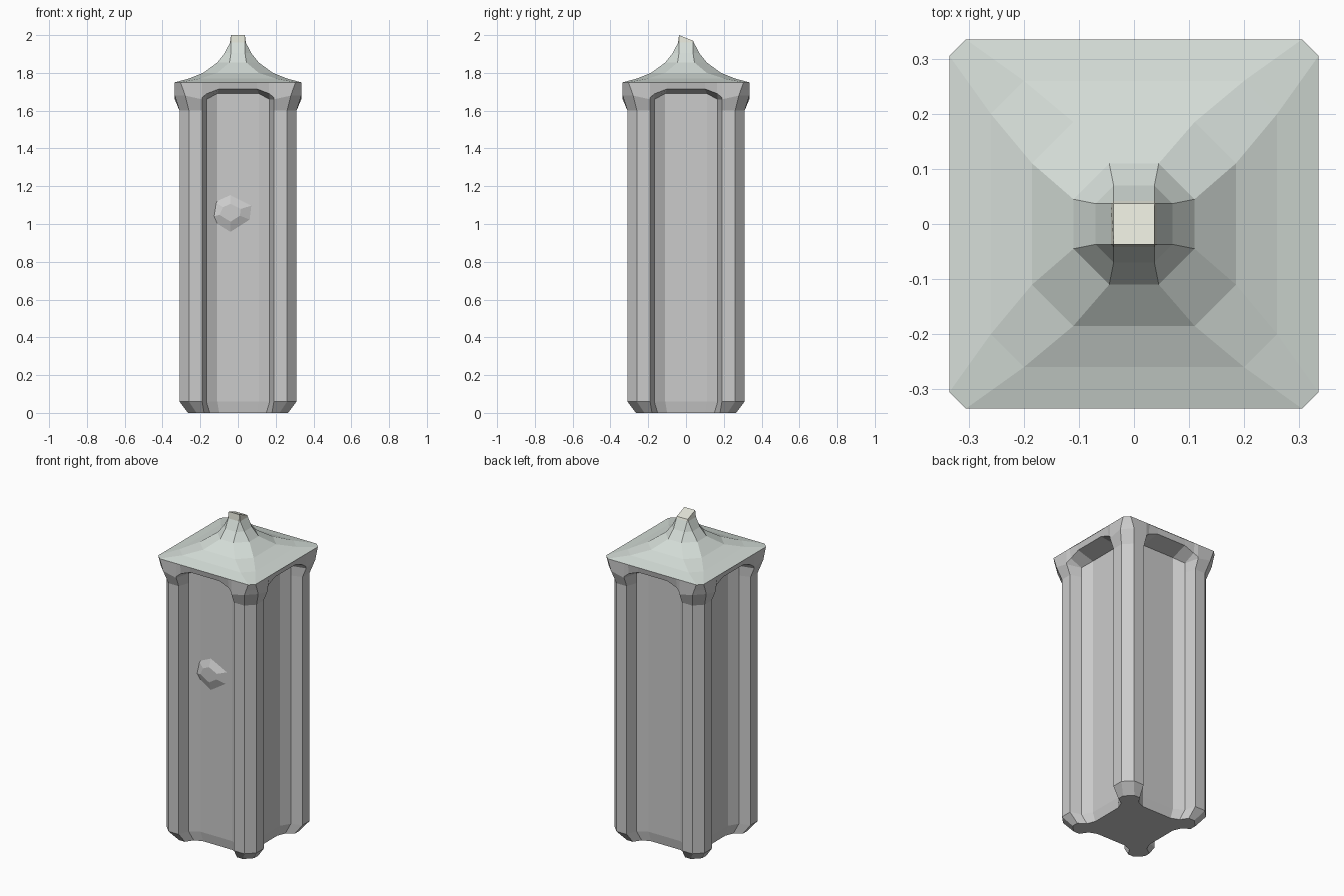
import bpy, bmesh
from mathutils import Matrix, Vector

if "Cube" in bpy.data.objects:
    bpy.data.objects.remove(bpy.data.objects["Cube"])


def paint(obj, name, color):
    mat = bpy.data.materials.new(name)
    mat.diffuse_color = color
    mat.use_nodes = True
    mat.node_tree.nodes["Principled BSDF"].inputs["Base Color"].default_value = mat.diffuse_color
    obj.data.materials.append(mat)


def loft(name, loops, cap_start, cap_end):
    bm = bmesh.new()
    rings = [[bm.verts.new(p) for p in loop] for loop in loops]
    n = len(rings[0])
    for lo, hi in zip(rings, rings[1:]):
        for i in range(n):
            j = (i + 1) % n
            bm.faces.new((lo[i], lo[j], hi[j], hi[i]))
    if cap_start:
        bm.faces.new(rings[0][::-1])
    if cap_end:
        bm.faces.new(rings[-1])
    bmesh.ops.remove_doubles(bm, verts=bm.verts, dist=0.0005)
    bmesh.ops.recalc_face_normals(bm, faces=bm.faces)
    mesh = bpy.data.meshes.new(name)
    bm.to_mesh(mesh)
    bm.free()
    obj = bpy.data.objects.new(name, mesh)
    bpy.context.collection.objects.link(obj)
    return obj


def four_sided(half):
    """Mirror half a front side (x, depth, z), then repeat it on four sides."""
    side = [Vector((-x, -d, z)) for x, d, z in half]
    side += [Vector((x, -d, z)) for x, d, z in reversed(half)]
    return [Matrix.Rotation(k * 1.5707963, 3, 'Z') @ p
            for k in range(4) for p in side]


# Pillar: corner posts, hollowed sides, arched cornice
shaft = [(.26, .31), (.19, .31), (.168, .245), (.11, .21)]
sections = [
    [(.22, .265, 0), (.18, .265, 0), (.15, .22, 0), (.10, .20, 0)],
    [(x, d, .06) for x, d in shaft],
    [(x, d, 1.60) for x, d in shaft],
    [(.28, .335, 1.68), (.19, .335, 1.66), (.168, .245, 1.66), (.11, .21, 1.69)],
    [(.29, .335, 1.71), (.19, .335, 1.67), (.165, .325, 1.69), (.10, .325, 1.715)],
    [(.305, .335, 1.75), (.19, .335, 1.75), (.165, .334, 1.75), (.10, .332, 1.75)],
]
loft("pillar", [four_sided(s) for s in sections], True, False)

# Roof: flared cap drawn up into a square finial
roof_profile = [(.335, .305, 1.75), (.26, .20, 1.77), (.185, .11, 1.80),
                (.11, .045, 1.855), (.07, .037, 1.905), (.042, .037, 1.96)]
roof_loops = [four_sided([(x, d, z)]) for d, x, z in roof_profile]
roof = loft("roof", roof_loops, False, False)
paint(roof, "pale_green_grey", (.66, .72, .68, 1))

# Finial tip with a slanted top
tip = four_sided([(.037, .037, 2.0)])
for p in tip:
    p.z -= (p.y + .037) * .4
finial = loft("finial", [roof_loops[-1], tip], False, True)
paint(finial, "pale_stone", (.75, .76, .67, 1))

# Low angular lump on the front panel
base = [(-.17, 1.03), (-.04, .95), (.07, 1.02), (.08, 1.10), (-.04, 1.16), (-.13, 1.12)]
outer = [Vector((x, -.207, z)) for x, z in base]
mid = sum(outer, Vector()) / len(outer)
inner = [mid + (p - mid) * .45 + Vector((0, -.022, 0)) for p in outer]
loft("front_lump", [outer, inner], False, True)
